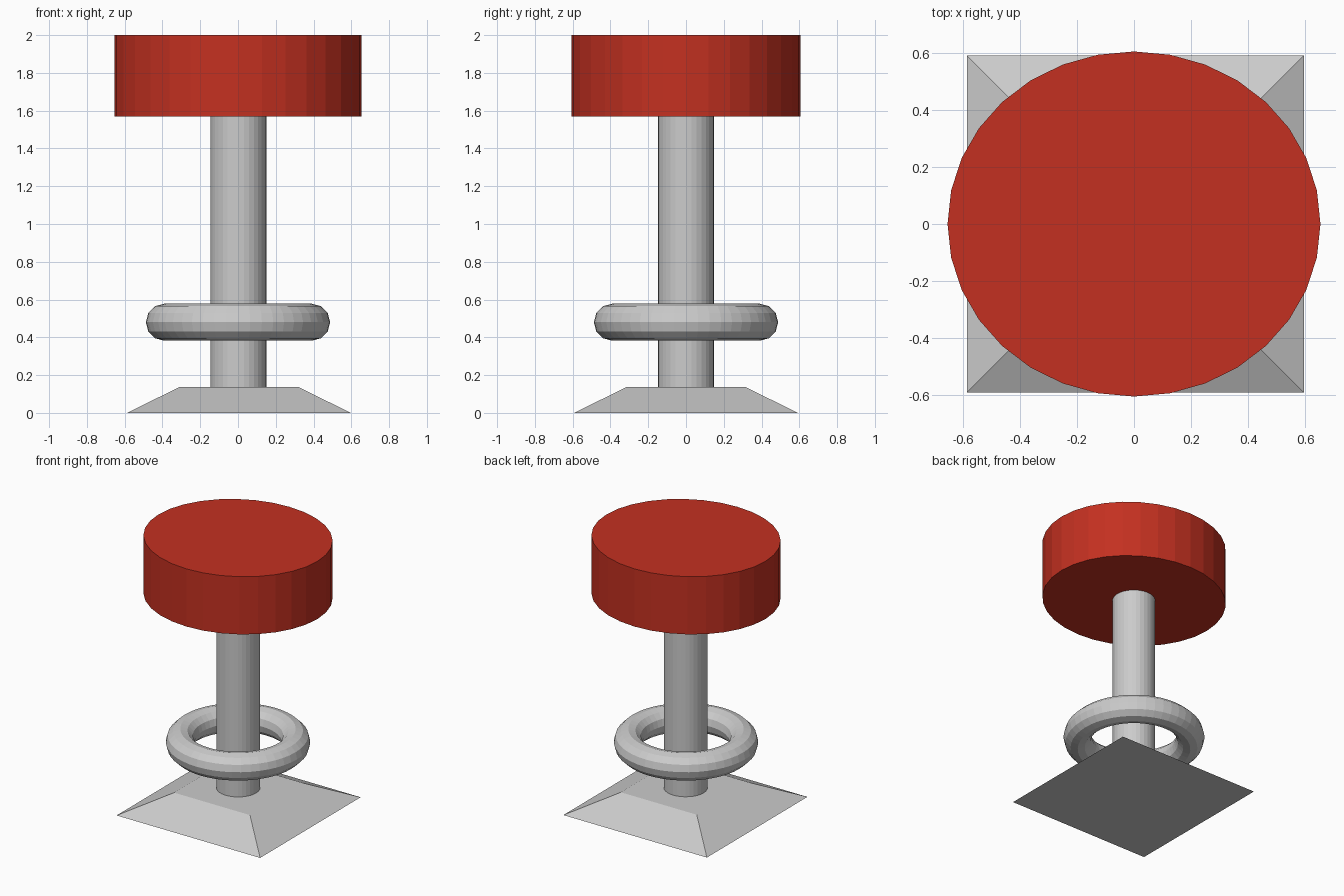
import bpy
from math import radians, sqrt

if "Cube" in bpy.data.objects:
    bpy.data.objects.remove(bpy.data.objects["Cube"])


def finish(name, color=None):
    obj = bpy.context.object
    obj.name = name
    if color:
        mat = bpy.data.materials.new(name + "_paint")
        mat.diffuse_color = color
        mat.use_nodes = True
        mat.node_tree.nodes["Principled BSDF"].inputs["Base Color"].default_value = mat.diffuse_color
        obj.data.materials.append(mat)
    return obj


# Square sloped base
bpy.ops.mesh.primitive_cone_add(vertices=4, radius1=0.592 * sqrt(2), radius2=0.313 * sqrt(2),
                                depth=0.138, location=(0.005, 0, 0.069),
                                rotation=(0, 0, radians(45)))
finish("base")

# Central post
bpy.ops.mesh.primitive_cylinder_add(vertices=32, radius=0.148, depth=1.45,
                                    location=(0.002, 0, 0.855))
finish("post")

# Foot ring floating around the post
bpy.ops.mesh.primitive_torus_add(major_segments=48, minor_segments=12, major_radius=0.39,
                                 minor_radius=0.098, location=(0, 0, 0.48))
finish("foot_ring")

# Slightly oval red seat
bpy.ops.mesh.primitive_cylinder_add(vertices=32, radius=1, depth=1, location=(0, 0, 1.785))
seat = finish("seat", (0.55, 0.03, 0.015, 1))
seat.scale = (0.655, 0.606, 0.43)
